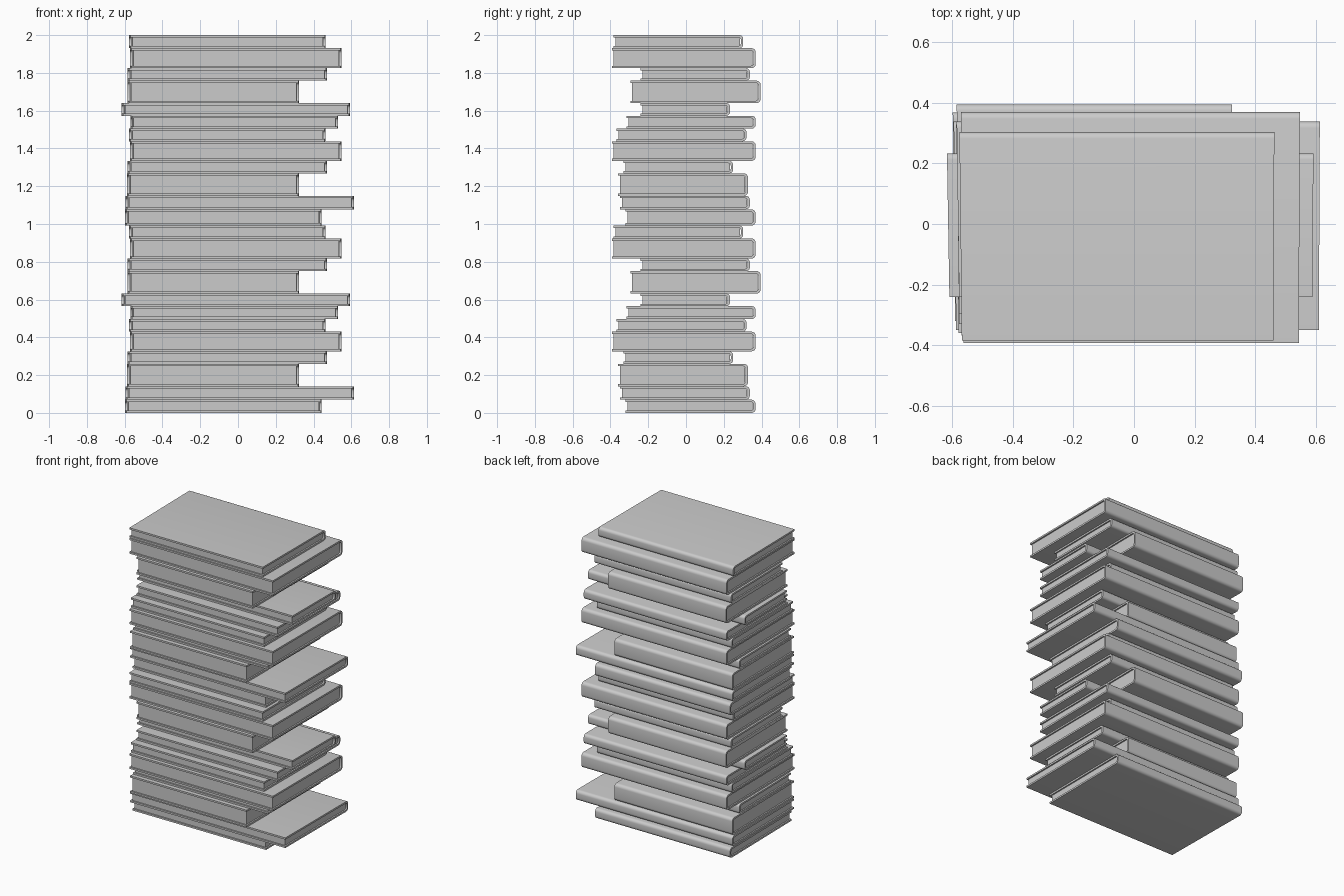
import bpy, bmesh, math

if "Cube" in bpy.data.objects:
    bpy.data.objects.remove(bpy.data.objects["Cube"])

# One set of twelve books, stacked twice: x min, x max, y min, y max, z bottom
BOOKS = [
    (-0.598, 0.443, -0.320, 0.368, 0.000),
    (-0.595, 0.613, -0.350, 0.338, 0.070),
    (-0.587, 0.322, -0.360, 0.328, 0.141),
    (-0.585, 0.470, -0.330, 0.249, 0.260),
    (-0.571, 0.547, -0.393, 0.369, 0.326),
    (-0.577, 0.462, -0.367, 0.320, 0.430),
    (-0.570, 0.530, -0.315, 0.369, 0.497),
    (-0.617, 0.592, -0.240, 0.233, 0.565),
    (-0.585, 0.323, -0.295, 0.395, 0.632),
    (-0.585, 0.470, -0.240, 0.338, 0.751),
    (-0.571, 0.547, -0.393, 0.369, 0.817),
    (-0.576, 0.463, -0.384, 0.303, 0.923),
]
TOP = 0.992
THICK = 0.012
INSET = 0.01


def extrude_profile(name, profile, x0, x1, taper=0.0):
    """Extrude a y-z outline along x, slightly narrower at the fore edge."""
    ymin = min(p[0] for p in profile)
    ymax = max(p[0] for p in profile)
    bm = bmesh.new()
    ends = []
    for x, s in ((x0, 1), (x1, -0.4)):
        ends.append([bm.verts.new((x + s * taper * (ymax - y) / (ymax - ymin), y, z))
                     for y, z in profile])
    n = len(profile)
    for i in range(n):
        j = (i + 1) % n
        bm.faces.new((ends[0][i], ends[0][j], ends[1][j], ends[1][i]))
    bm.faces.new(ends[0])
    bm.faces.new(ends[1][::-1])
    bmesh.ops.recalc_face_normals(bm, faces=bm.faces)
    me = bpy.data.meshes.new(name)
    bm.to_mesh(me)
    bm.free()
    ob = bpy.data.objects.new(name, me)
    bpy.context.collection.objects.link(ob)
    bpy.context.view_layer.objects.active = ob
    ob.select_set(True)
    bpy.ops.object.shade_smooth_by_angle(angle=math.radians(35))
    ob.select_set(False)


def spine_arc(y, z0, z1, r, n=5):
    """Rounded spine outline from the bottom cover up to the top cover."""
    pts = []
    for zc, a0 in ((z0 + r, -90), (z1 - r, 0)):
        for k in range(n + 1):
            a = math.radians(a0 + 90 * k / n)
            pts.append((y - r + r * math.cos(a), zc + r * math.sin(a)))
    return pts


def book(i, x0, x1, y0, y1, z0, z1):
    # folded cover with rounded spine
    r = min(0.022, (z1 - z0) * 0.3)
    outer = [(y0, z0)] + spine_arc(y1, z0, z1, r) + [(y0, z1)]
    inner = [(y0, z0 + THICK)] + spine_arc(y1 - THICK, z0 + THICK, z1 - THICK, r - THICK * 0.6, 3) \
        + [(y0, z1 - THICK)]
    extrude_profile(f"book_cover_{i:02d}", outer + inner[::-1], x0, x1, 0.008)
    # page block set back from the cover edges
    yp, ye, a, b = y0 + INSET, y1 - THICK - 0.004, z0 + THICK, z1 - THICK
    extrude_profile(f"book_pages_{i:02d}", [(yp, a), (ye, a), (ye, b), (yp, b)],
                    x0 + INSET, x1 - INSET, 0.008)


# stack
for rep in range(2):
    base = rep * (2.0 - TOP)
    for k, (x0, x1, y0, y1, z) in enumerate(BOOKS):
        z_next = BOOKS[k + 1][4] if k < 11 else TOP
        z0 = base + z
        if rep and k == 0:
            z0 = TOP
        book(rep * 12 + k + 1, x0, x1, y0, y1, z0, base + z_next)
